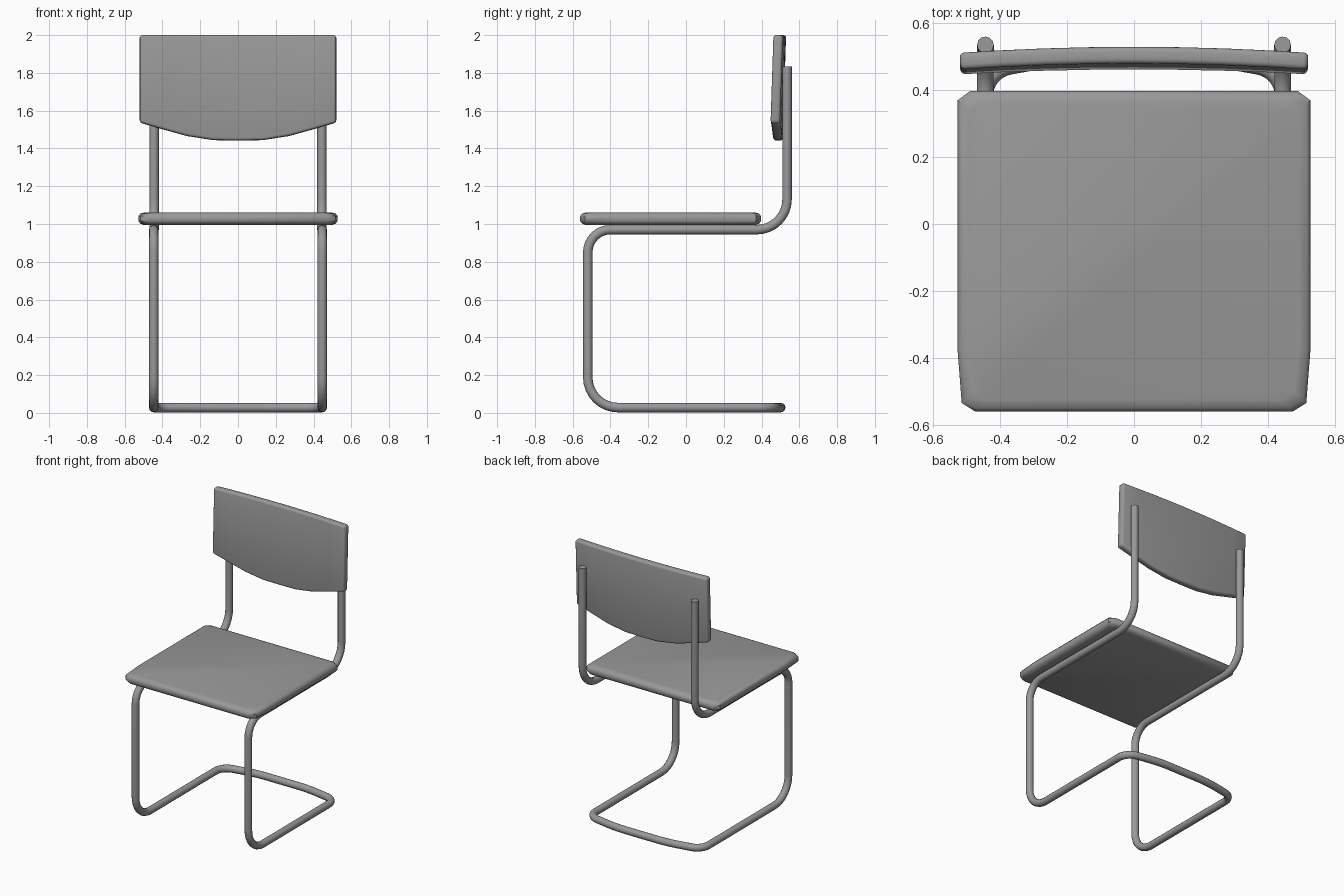
import bpy, bmesh, math
from mathutils import Vector

if "Cube" in bpy.data.objects:
    bpy.data.objects.remove(bpy.data.objects["Cube"])

grey = bpy.data.materials.new("dark_grey")
grey.diffuse_color = (0.32, 0.32, 0.32, 1)
grey.use_nodes = True
grey.node_tree.nodes["Principled BSDF"].inputs["Base Color"].default_value = grey.diffuse_color


def fillet(points, steps=8):
    """Round the corners of a polyline; each point is (x, y, z, radius)."""
    out = []
    for i, p in enumerate(points):
        v, r = Vector(p[:3]), p[3]
        if r == 0:
            out.append(v)
            continue
        a = (Vector(points[i - 1][:3]) - v).normalized()
        b = (Vector(points[i + 1][:3]) - v).normalized()
        half = a.angle(b) / 2
        centre = v + (a + b).normalized() * (r / math.sin(half))
        start = (v + a * (r / math.tan(half)) - centre).normalized()
        end = (v + b * (r / math.tan(half)) - centre).normalized()
        out += [centre + start.slerp(end, k / steps) * r for k in range(steps + 1)]
    return out


def mesh_object(name, bm):
    bmesh.ops.recalc_face_normals(bm, faces=bm.faces)
    mesh = bpy.data.meshes.new(name)
    bm.to_mesh(mesh)
    bm.free()
    mesh.materials.append(grey)
    ob = bpy.data.objects.new(name, mesh)
    bpy.context.collection.objects.link(ob)
    bpy.ops.object.select_all(action='DESELECT')
    bpy.context.view_layer.objects.active = ob
    ob.select_set(True)
    return ob


# Cantilever frame: one bent tube, right half mirrored to the left
half = [
    (0.444, 0.535, 1.835, 0),
    (0.444, 0.535, 0.97, 0.16),
    (0.446, -0.52, 0.97, 0.12),
    (0.446, -0.52, 0.028, 0.16),
    (0.446, 0.458, 0.028, 0.09),
    (0.20, 0.502, 0.028, 0.9),
]
path = fillet(half + [(-x, y, z, r) for x, y, z, r in reversed(half)])
curve = bpy.data.curves.new("tube_frame", 'CURVE')
curve.dimensions = '3D'
curve.bevel_depth = 0.025
curve.bevel_resolution = 4
curve.use_fill_caps = True
curve.materials.append(grey)
spline = curve.splines.new('POLY')
spline.points.add(len(path) - 1)
for sp, p in zip(spline.points, path):
    sp.co = (*p, 1)
spline.use_smooth = True
frame = bpy.data.objects.new("tube_frame", curve)
bpy.context.collection.objects.link(frame)

# Seat: cut-corner outline lofted through rounded edge levels
right = [(0.515, -0.535), (0.527, -0.38), (0.527, 0.37), (0.49, 0.397)]
outline = [(0.475, -0.56)] + right
outline += [(-x, y) for x, y in reversed(outline)]
levels = [(0.994, 0.03), (1.002, 0.01), (1.015, 0.0), (1.042, 0.0),
          (1.055, 0.01), (1.062, 0.035)]
bm = bmesh.new()
rings = []
for z, inset in levels:
    sx, sy = 1 - inset / 0.527, 1 - inset / 0.4785
    rings.append([bm.verts.new((x * sx, -0.0815 + (y + 0.0815) * sy, z))
                  for x, y in outline])
n = len(outline)
for lo, hi in zip(rings, rings[1:]):
    for i in range(n):
        j = (i + 1) % n
        bm.faces.new((lo[i], lo[j], hi[j], hi[i]))
bm.faces.new(rings[0][::-1])
bm.faces.new(rings[-1])
mesh_object("seat", bm)
bpy.ops.object.shade_smooth_by_angle(angle=math.radians(40))

# Backrest: curved, slightly tilted sheet with a bowed lower edge, thickened
side = [(0.13, 1.444), (0.27, 1.466), (0.40, 1.502), (0.52, 1.537)]
columns = [(-x, z) for x, z in reversed(side)] + [(0, 1.442)] + side
bm = bmesh.new()


def back_vert(x, z):
    y = 0.505 - 0.018 * (x / 0.52) ** 2 - 0.033 * (2 - z)
    return bm.verts.new((x, y, z))


pairs = [(back_vert(x, z), back_vert(x, 2.0)) for x, z in columns]
for (a, b), (c, d) in zip(pairs, pairs[1:]):
    bm.faces.new((a, c, d, b))
back = mesh_object("backrest", bm)
solid = back.modifiers.new("thickness", 'SOLIDIFY')
solid.thickness = 0.05
solid.offset = 0
bevel = back.modifiers.new("rounded_edges", 'BEVEL')
bevel.width = 0.014
bevel.segments = 3
bevel.limit_method = 'ANGLE'
bevel.angle_limit = math.radians(40)
bpy.ops.object.shade_smooth_by_angle(angle=math.radians(40))
